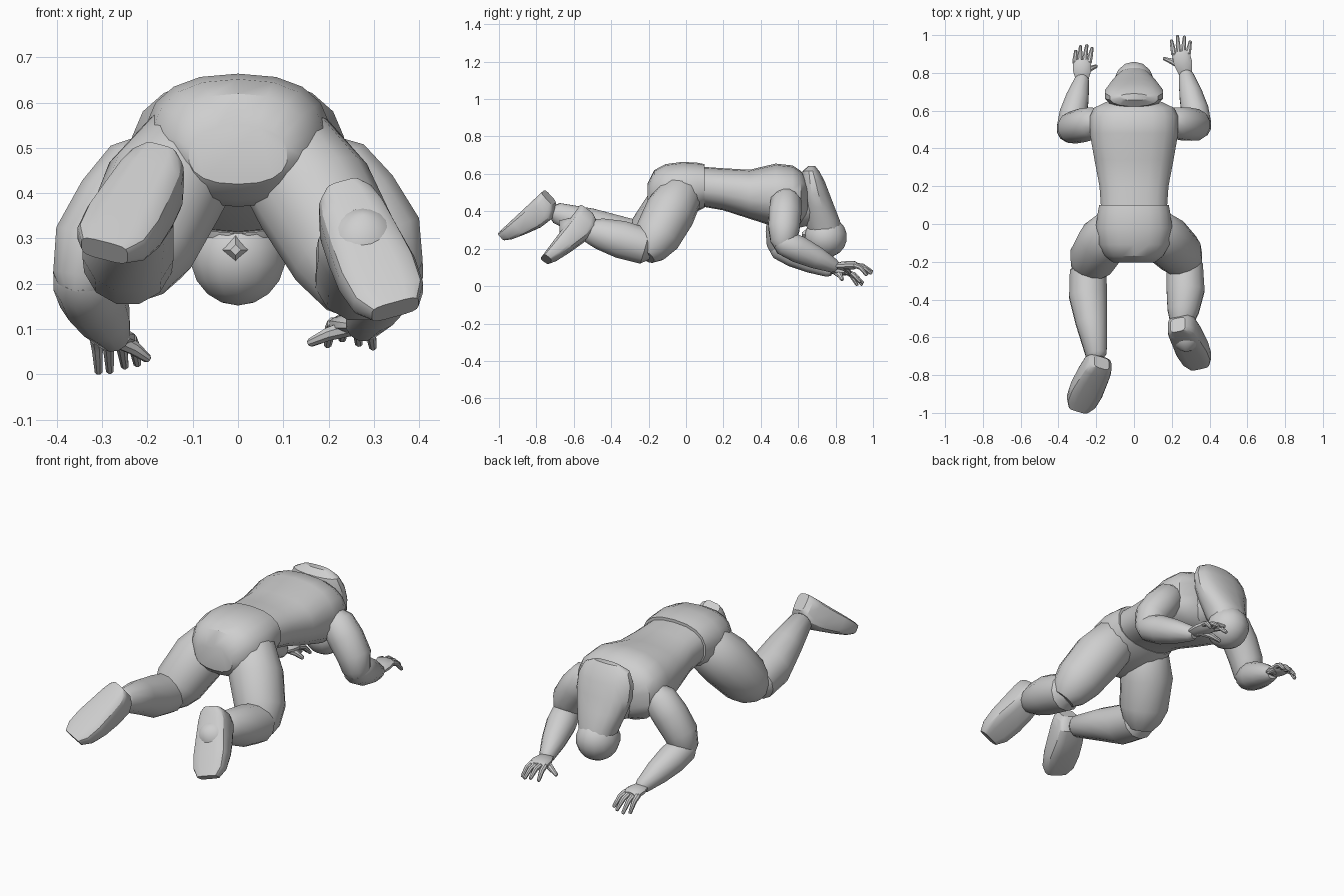
import bpy, bmesh, math
from mathutils import Vector as V

cube = bpy.data.objects.get("Cube")
if cube:
    bpy.data.objects.remove(cube)

gray = bpy.data.materials.new("light_gray")
gray.use_nodes = True
gray.diffuse_color = (0.62, 0.62, 0.62, 1)
gray.node_tree.nodes["Principled BSDF"].inputs["Base Color"].default_value = gray.diffuse_color

X, Y, Z = V((1, 0, 0)), V((0, 1, 0)), V((0, 0, 1))


def finish(ob, angle=35):
    ob.data.materials.clear()
    ob.data.materials.append(gray)
    bpy.ops.object.select_all(action='DESELECT')
    ob.select_set(True)
    bpy.context.view_layer.objects.active = ob
    bpy.ops.object.shade_smooth_by_angle(angle=math.radians(angle))


def ring(c, side, up, a, b, power=2, n=14):
    """Rounded cross-section; a higher power makes it boxier."""
    pts = []
    for i in range(n):
        t = math.tau * (i + 0.5) / n
        u, w = math.cos(t), math.sin(t)
        u = math.copysign(abs(u) ** (2 / power), u)
        w = math.copysign(abs(w) ** (2 / power), w)
        pts.append(V(c) + side * (u * a) + up * (w * b))
    return pts


def loft(name, rings, angle=35):
    """Skin a list of rings and cap both ends."""
    bm = bmesh.new()
    rows = [[bm.verts.new(p) for p in r] for r in rings]
    n = len(rows[0])
    for r, s in zip(rows, rows[1:]):
        for i in range(n):
            j = (i + 1) % n
            bm.faces.new((r[i], r[j], s[j], s[i]))
    bm.faces.new(rows[0])
    bm.faces.new(rows[-1])
    bmesh.ops.recalc_face_normals(bm, faces=bm.faces)
    me = bpy.data.meshes.new(name)
    bm.to_mesh(me)
    bm.free()
    ob = bpy.data.objects.new(name, me)
    bpy.context.collection.objects.link(ob)
    finish(ob, angle)


def limb(name, path, radii, n=12, dome=0.6, flat=1.0):
    """Round tube along a path with softly domed ends."""
    pts = [V(p) for p in path]
    ta, tb = (pts[0] - pts[1]).normalized(), (pts[-1] - pts[-2]).normalized()
    rad = [radii[0] * 0.65] + list(radii) + [radii[-1] * 0.65]
    pts = [pts[0] + ta * radii[0] * dome] + pts + [pts[-1] + tb * radii[-1] * dome]
    rings = []
    for i, p in enumerate(pts):
        t = (pts[min(i + 1, len(pts) - 1)] - pts[max(i - 1, 0)]).normalized()
        up = t.cross(X).normalized()
        rings.append(ring(p, up.cross(t), up, rad[i], rad[i] * flat, n=n))
    loft(name, rings)


def body(name, sections, power=2.4):
    """Sections along the length: y, top, bottom, half width."""
    loft(name, [ring((0, y, (t + b) / 2), X, Z, w, (t - b) / 2, power, 18)
                for y, t, b, w in sections])


# Trunk
body("torso", [(.06, .64, .43, .175), (.2, .63, .405, .185), (.34, .622, .36, .212),
               (.48, .655, .315, .237), (.57, .645, .31, .237), (.615, .615, .335, .215),
               (.65, .57, .37, .14)])
body("pelvis", [(.1, .652, .42, .187), (.06, .66, .4, .194), (-.02, .664, .375, .205),
                (-.11, .652, .37, .19), (-.17, .62, .385, .155), (-.205, .55, .42, .11)])
limb("neck", [(0, .55, .46), (0, .65, .43)], [.15, .125])

# Head: tall back part and rounded hanging face
skull = [(.643, .655, .69, .075), (.615, .622, .713, .13), (.56, .612, .743, .155),
         (.49, .612, .77, .157), (.42, .62, .797, .137), (.35, .632, .825, .112), (.3, .65, .835, .095)]
loft("head_back", [ring((0, (a + b) / 2, z), X, Y, w, (b - a) / 2, 2.2, 16)
                   for z, a, b, w in skull])
bpy.ops.mesh.primitive_uv_sphere_add(segments=14, ring_count=9, location=(0, .747, .262))
face = bpy.context.object
face.name = "face"
face.scale = (.108, .114, .11)
finish(face)
bpy.ops.mesh.primitive_cone_add(vertices=4, radius1=.035, radius2=.012, depth=.03,
                                location=(-.005, .635, .275), rotation=(math.pi / 2, 0, 0))
nose = bpy.context.object
nose.name = "nose"
finish(nose)


# Legs
def leg(side, thigh, shin):
    limb(side + "_thigh", thigh, [.12, .136, .126, .1], 14, .45)
    limb(side + "_shin", shin, [.1, .104, .086, .058], 12, .4)


leg("left", [(.095, -.025, .5), (.168, -.085, .395), (.24, -.155, .265), (.27, -.2, .2)],
    [(.268, -.22, .213), (.273, -.35, .25), (.26, -.46, .28), (.25, -.54, .3)])
leg("right", [(-.095, -.025, .5), (-.164, -.095, .405), (-.22, -.185, .285), (-.24, -.225, .235)],
    [(-.243, -.25, .25), (-.243, -.38, .28), (-.225, -.52, .335), (-.2, -.69, .39)])


# Feet, flat soled, lofted from heel to toe
def foot(name, heel, toe, normal):
    heel, toe = V(heel), V(toe)
    d = (toe - heel).normalized()
    side = d.cross(V(normal)).normalized()
    up = side.cross(d)
    rows = [(0, .042, .09), (.06, .064, .118), (.18, .076, .142), (.4, .083, .135),
            (.65, .089, .108), (.87, .082, .08), (1, .055, .055)]
    loft(name, [ring(heel.lerp(toe, t) - up * h / 2, side, up, w, h / 2, 4, 16)
                for t, w, h in rows], 30)
    return heel.lerp(toe, .38), up


foot("right_foot", (-.172, -.765, .508), (-.295, -.995, .293), (0, -.65, .75))
spot, up = foot("left_foot", (.232, -.57, .428), (.347, -.77, .16), (0, -.8, .6))
bpy.ops.mesh.primitive_cone_add(vertices=16, radius1=.055, depth=.045, location=spot + up * .018,
                                rotation=up.to_track_quat('Z', 'Y').to_euler())
stud = bpy.context.object
stud.name = "sole_stud"
finish(stud)


# Arms and hands
def arm(side, s, elbow, wrist, knuckle, tips, thumb):
    elbow, wrist, knuckle = V(elbow), V(wrist), V(knuckle)
    shoulder = V((s * .215, .535, .455))
    bulge = V((s * .012, 0, .008))
    limb(side + "_upper_arm", [shoulder, shoulder.lerp(elbow, .35) + bulge,
                               shoulder.lerp(elbow, .72) + bulge * 1.5, elbow],
         [.084, .09, .086, .07], 12, .5)
    limb(side + "_forearm", [elbow, elbow.lerp(wrist, .3), elbow.lerp(wrist, .65), wrist],
         [.07, .075, .062, .039], 12, .5)
    limb(side + "_palm", [wrist, wrist.lerp(knuckle, .5), knuckle], [.036, .05, .05], 10, .3, .45)
    for i, tip in enumerate(tips):
        tip = V(tip)
        base = knuckle + V((s * (.038 - .025 * i), 0, 0))
        mid = base.lerp(tip, .5) + V((0, 0, .013))
        limb(f"{side}_finger_{i + 1}", [base, mid, tip], [.015, .013, .009], 8, .5)
    root, thumb = wrist.lerp(knuckle, .35), V(thumb)
    limb(side + "_thumb", [root, root.lerp(thumb, .6) + V((0, .004, .004)), thumb],
         [.022, .016, .01], 8, .5)


arm("left", 1, (.342, .52, .235), (.275, .79, .108), (.248, .9, .112),
    [(.298, .965, .06), (.267, .99, .068), (.23, .994, .078), (.198, .97, .065)], (.16, .875, .07))
arm("right", -1, (-.342, .5, .21), (-.275, .765, .085), (-.275, .855, .078),
    [(-.308, .915, .006), (-.283, .94, .008), (-.25, .945, .018), (-.222, .93, .023)],
    (-.2, .835, .035))
